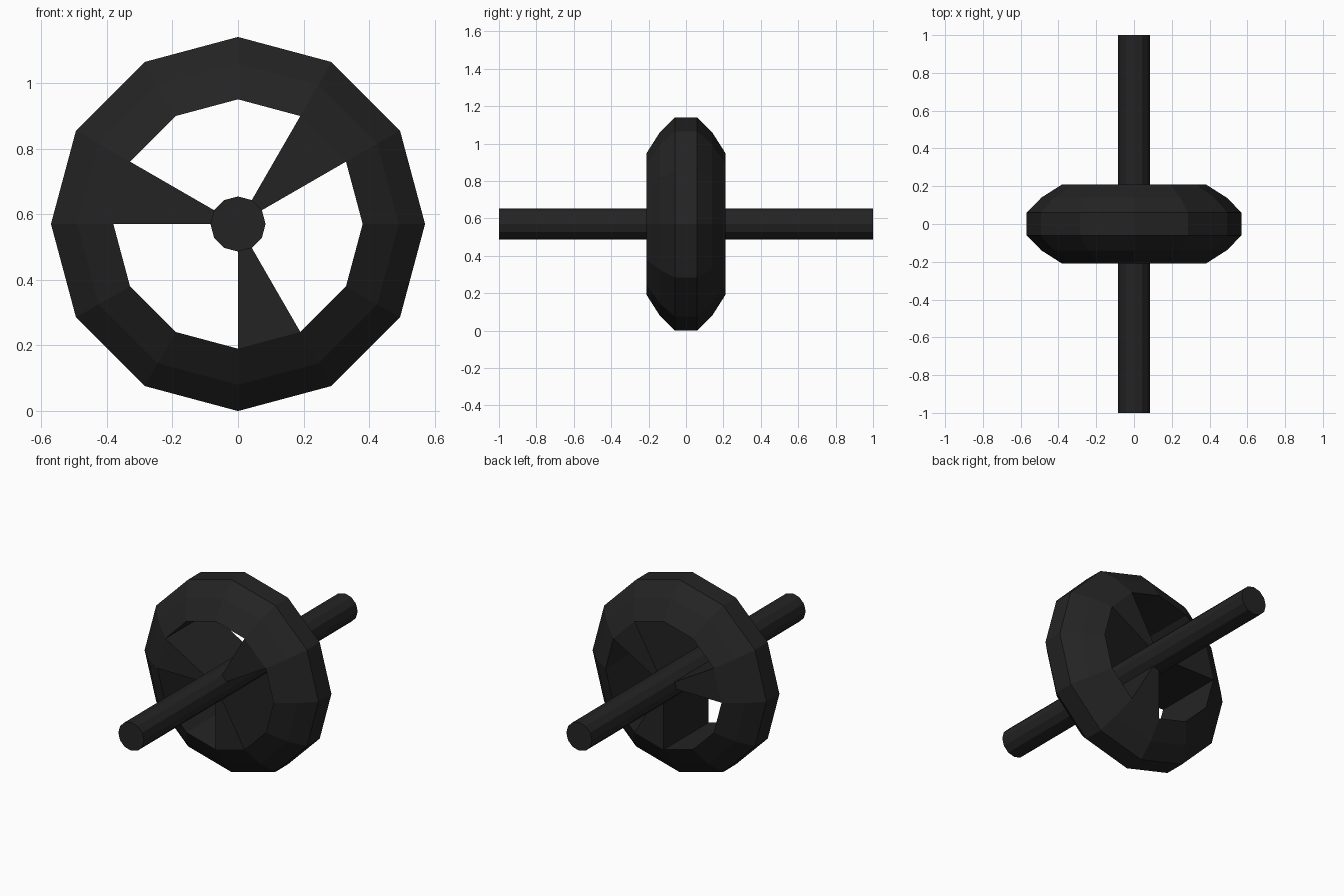
import bpy, bmesh, math

if "Cube" in bpy.data.objects:
    bpy.data.objects.remove(bpy.data.objects["Cube"])

SIDES, CZ = 12, 0.57
R_AXLE, R_IN, HALF_W = 0.084, 0.38, 0.21

black = bpy.data.materials.new("black rubber")
black.diffuse_color = (0.017, 0.017, 0.017, 1)
black.use_nodes = True
black.node_tree.nodes["Principled BSDF"].inputs["Base Color"].default_value = black.diffuse_color


def point(r, step, y):
    """Corner number 'step' of the 12-sided circle around the axle."""
    a = math.tau * step / SIDES
    return (r * math.cos(a), y, CZ + r * math.sin(a))


def finish(name, bm):
    bmesh.ops.recalc_face_normals(bm, faces=bm.faces)
    me = bpy.data.meshes.new(name)
    bm.to_mesh(me)
    bm.free()
    me.materials.append(black)
    ob = bpy.data.objects.new(name, me)
    bpy.context.collection.objects.link(ob)


# tyre: closed profile (radius, y) swept round the axle
profile = [(R_IN, -HALF_W), (0.49, -0.14), (0.57, -0.06),
           (0.57, 0.06), (0.49, 0.14), (R_IN, HALF_W)]
bm = bmesh.new()
rings = [[bm.verts.new(point(r, i, y)) for r, y in profile] for i in range(SIDES)]
n = len(profile)
for i in range(SIDES):
    a, b = rings[i], rings[(i + 1) % SIDES]
    for j in range(n):
        k = (j + 1) % n
        bm.faces.new((a[j], a[k], b[k], b[j]))
finish("tyre", bm)


def prism(name, outline, half):
    """Extrude an outline of (radius, step) corners along y."""
    bm = bmesh.new()
    front = [bm.verts.new(point(r, s, -half)) for r, s in outline]
    back = [bm.verts.new(point(r, s, half)) for r, s in outline]
    bm.faces.new(front)
    bm.faces.new(back[::-1])
    for j in range(len(outline)):
        k = (j + 1) % len(outline)
        bm.faces.new((front[j], front[k], back[k], back[j]))
    finish(name, bm)


# axle through the middle
prism("axle", [(R_AXLE, s) for s in range(SIDES)], 1.0)

# three wedge spokes, each one side of the circle wide
for num, s in enumerate((1, 5, 9), 1):
    prism(f"spoke_{num}", [(R_AXLE, s), (R_IN, s), (R_IN, s + 1), (R_AXLE, s + 1)], HALF_W)
